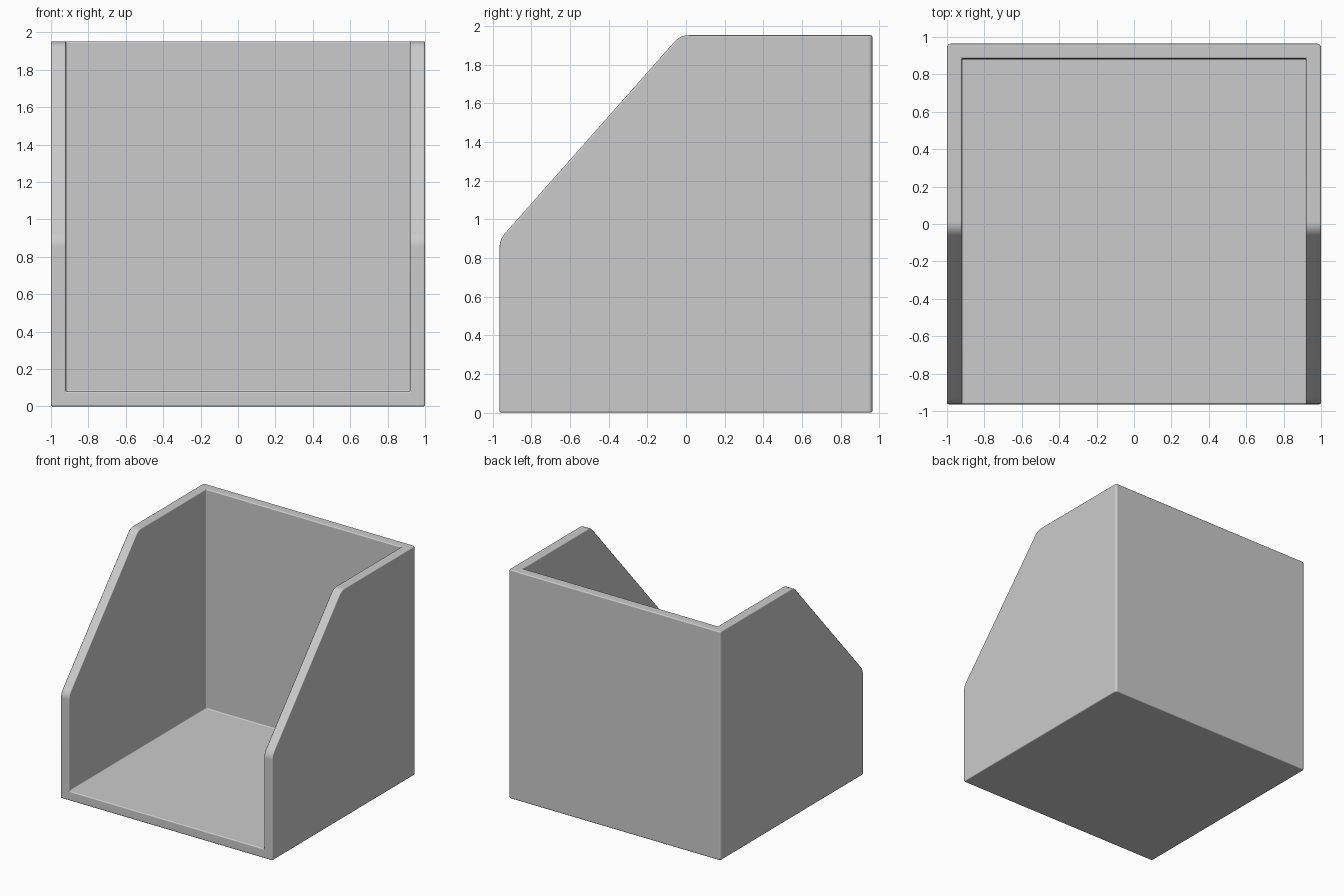
import bpy, bmesh
from mathutils import Vector

if "Cube" in bpy.data.objects:
    bpy.data.objects.remove(bpy.data.objects["Cube"])

HALF_W, HALF_D, HEIGHT, WALL = 1.0, 0.964, 1.952, 0.08


def round_corner(prev, corner, nxt, cut, steps=6):
    """Points of a small curve replacing one profile corner."""
    p, c, n = Vector(prev), Vector(corner), Vector(nxt)
    a = c + (p - c).normalized() * cut
    b = c + (n - c).normalized() * cut
    return [a.lerp(c, t).lerp(c.lerp(b, t), t) for t in (i / steps for i in range(steps + 1))]


def prism(name, profile, half_w):
    """Extrude a (y, z) profile along x."""
    bm = bmesh.new()
    face = bm.faces.new([bm.verts.new((-half_w, y, z)) for y, z in profile])
    ext = bmesh.ops.extrude_face_region(bm, geom=[face])
    moved = [v for v in ext["geom"] if isinstance(v, bmesh.types.BMVert)]
    bmesh.ops.translate(bm, verts=moved, vec=(2 * half_w, 0, 0))
    bmesh.ops.recalc_face_normals(bm, faces=bm.faces)
    mesh = bpy.data.meshes.new(name)
    ob = bpy.data.objects.new(name, mesh)
    bpy.context.collection.objects.link(ob)
    return ob, bm


# Outer body: side profile with a sloped front and two softened corners
low, top = (-HALF_D, 0.896), (-0.03, HEIGHT)
back_top, front_low = (HALF_D, HEIGHT), (-HALF_D, 0)
profile = [front_low, (HALF_D, 0), back_top]
profile += round_corner(back_top, top, low, 0.045)
profile += round_corner(top, low, front_low, 0.04)
body, bm = prism("open_bin", profile, HALF_W)

# Rounded upright edges at the back
edges = [e for e in bm.edges
         if all(v.co.y > HALF_D - 0.001 for v in e.verts)
         and abs(e.verts[0].co.x - e.verts[1].co.x) < 0.001]
bmesh.ops.bevel(bm, geom=edges, offset=0.02, segments=4, profile=0.5, affect='EDGES')
bm.to_mesh(body.data)
bm.free()

# Cavity open to the front and top
inner_back = HALF_D - WALL
cavity, bm = prism("cavity_cutter", [(-2, WALL), (inner_back, WALL), (inner_back, 3), (-2, 3)],
                   HALF_W - WALL)
bm.to_mesh(cavity.data)
bm.free()
cavity.hide_render = True
cut = body.modifiers.new("cavity", 'BOOLEAN')
cut.operation, cut.solver, cut.object = 'DIFFERENCE', 'EXACT', cavity

# Fine softened edges
bevel = body.modifiers.new("soft_edges", 'BEVEL')
bevel.width, bevel.segments = 0.009, 3
bevel.limit_method, bevel.angle_limit = 'ANGLE', 0.7
bevel.use_clamp_overlap = False

# Bake the modifiers, then smooth the rounded edges only
bpy.ops.object.select_all(action='DESELECT')
body.select_set(True)
bpy.context.view_layer.objects.active = body
bpy.ops.object.convert(target='MESH')
bpy.data.objects.remove(cavity)
bpy.ops.object.shade_smooth_by_angle(angle=0.7)
weighted = body.modifiers.new("flat_panels", 'WEIGHTED_NORMAL')
weighted.keep_sharp = True
